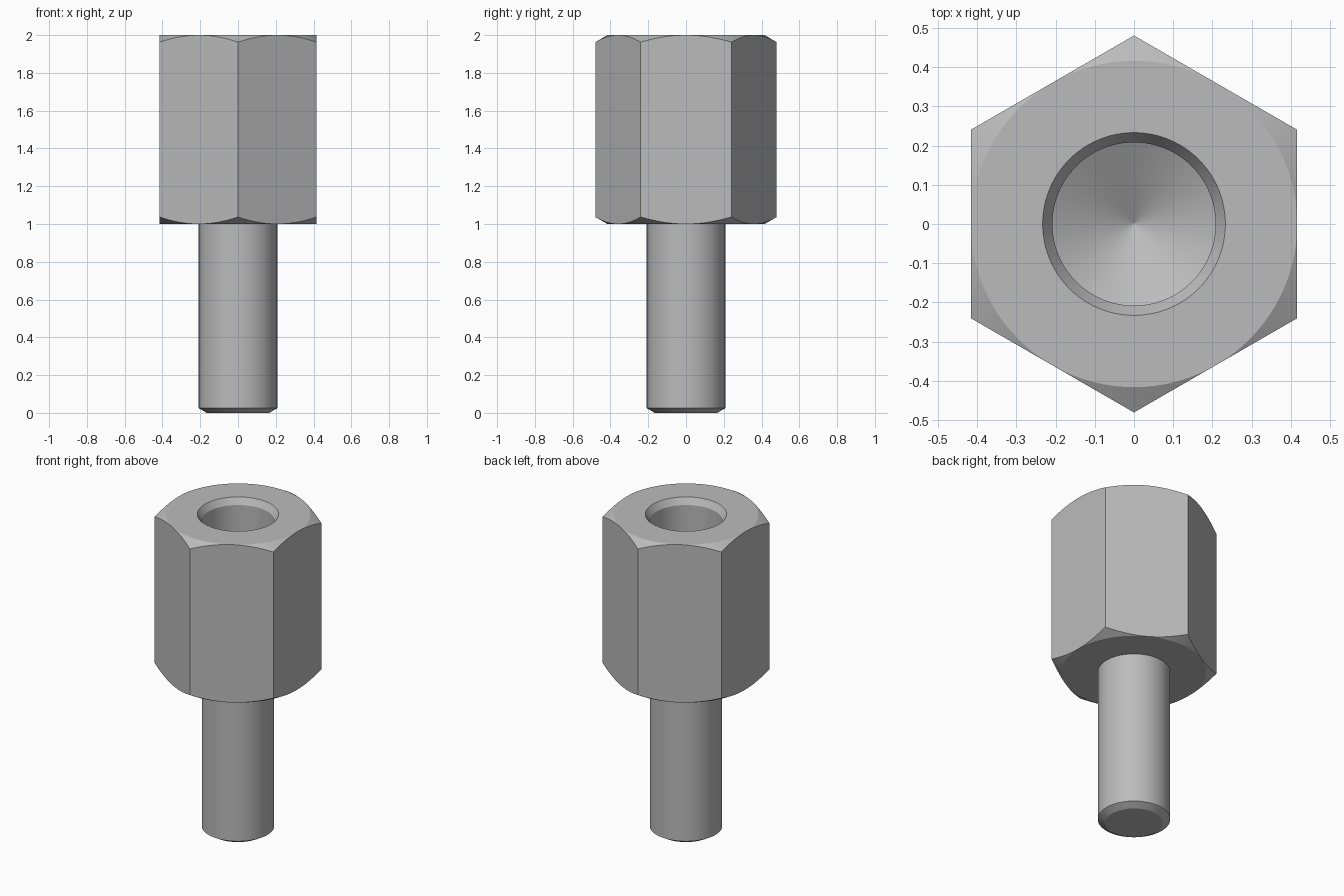
import bpy
import bmesh
from math import radians, degrees, cos, sin, tan, tau

cube = bpy.data.objects.get("Cube")
if cube:
    bpy.data.objects.remove(cube, do_unlink=True)

SEGMENTS = 96
FLAT = 0.416       # centre to hexagon flat
STUD = 0.208       # stud and bore radius
SLOPE = tan(radians(30))

steel = bpy.data.materials.new("grey_steel")
steel.use_nodes = True
colour = (0.5, 0.5, 0.5, 1)
steel.diffuse_color = colour
steel.node_tree.nodes["Principled BSDF"].inputs["Base Color"].default_value = colour


def lathe(name, profile):
    """Turn profile(angle) -> [(radius, z), ...], listed from bottom outward, about z."""
    bm = bmesh.new()
    columns = []
    for i in range(SEGMENTS):
        a = tau * i / SEGMENTS
        columns.append([bm.verts.new((r * cos(a), r * sin(a), z)) for r, z in profile(a)])
    for i, col in enumerate(columns):
        nxt = columns[(i + 1) % SEGMENTS]
        for j in range(len(col) - 1):
            bm.faces.new((col[j], nxt[j], nxt[j + 1], col[j + 1]))
    bmesh.ops.remove_doubles(bm, verts=bm.verts, dist=0.00005)
    mesh = bpy.data.meshes.new(name)
    bm.to_mesh(mesh)
    bm.free()
    mesh.materials.append(steel)
    obj = bpy.data.objects.new(name, mesh)
    bpy.context.collection.objects.link(obj)
    bpy.ops.object.select_all(action='DESELECT')
    obj.select_set(True)
    bpy.context.view_layer.objects.active = obj
    bpy.ops.object.shade_smooth_by_angle(angle=radians(25))
    return obj


def hex_profile(a):
    # Hexagon radius at this angle; conical chamfers trim the corners
    off = (degrees(a) + 30) % 60 - 30
    r = FLAT / cos(radians(off))
    drop = (r - FLAT) * SLOPE
    bore_end = 1.3
    tip = bore_end - STUD * SLOPE
    return [(STUD, 1), (FLAT, 1), (r, 1 + drop),
            (r, 2 - drop), (FLAT, 2), (0.233, 2),
            (STUD, 1.96), (STUD, bore_end), (0.004, tip + 0.004 * SLOPE), (0, tip)]


# Hexagonal body with countersunk blind bore
lathe("hex_body", hex_profile)

# Stud with chamfered end
lathe("stud", lambda a: [(0, 0), (0.165, 0), (STUD, 0.025), (STUD, 1)])
